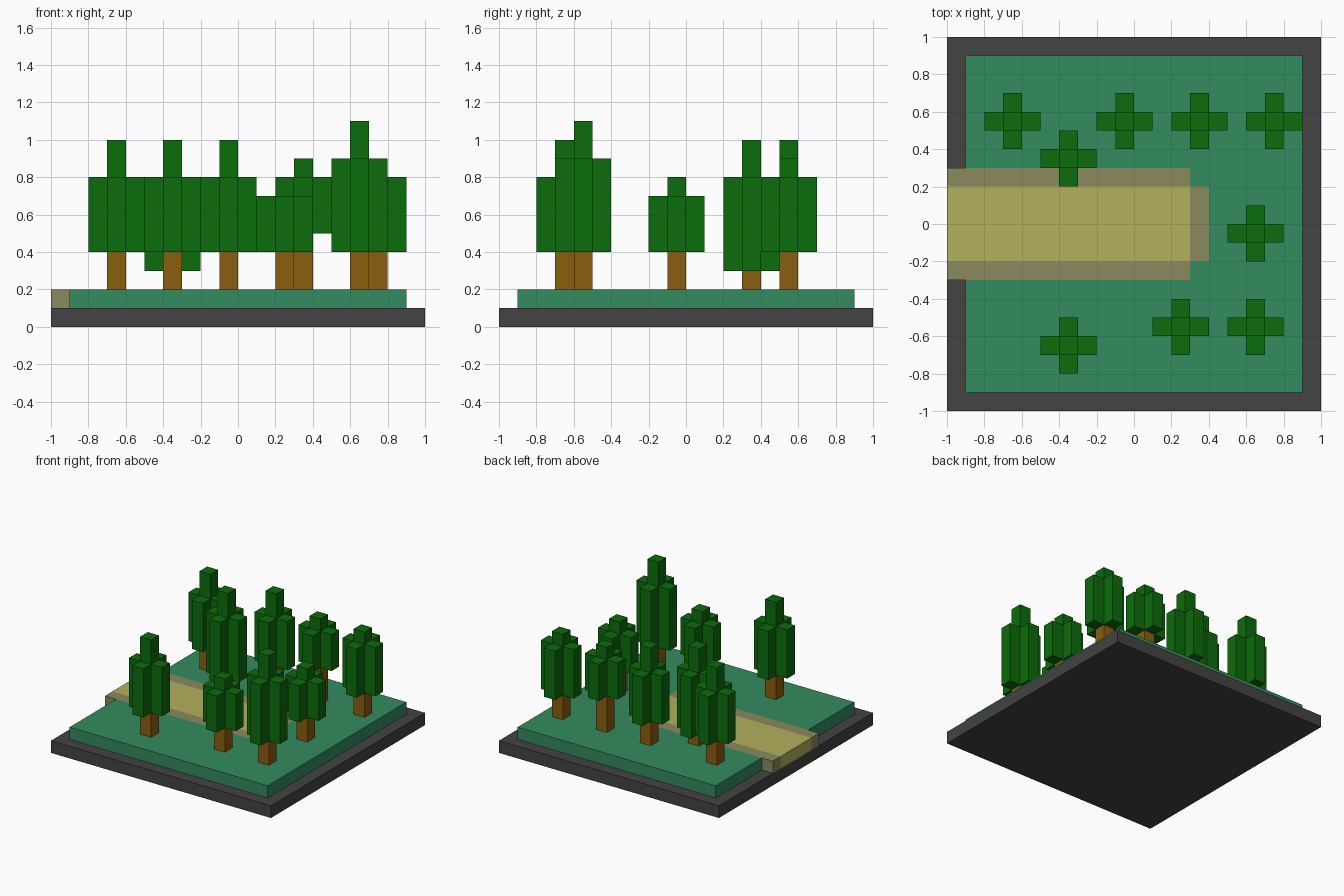
import bpy
import bmesh

cube = bpy.data.objects.get("Cube")
if cube:
    bpy.data.objects.remove(cube, do_unlink=True)


def linear(c):
    c /= 255
    return c / 12.92 if c <= 0.04045 else ((c + 0.055) / 1.055) ** 2.4


def material(name, *rgb):
    colour = [linear(c) for c in rgb] + [1.0]
    mat = bpy.data.materials.new(name)
    mat.use_nodes = True
    mat.diffuse_color = colour
    mat.node_tree.nodes["Principled BSDF"].inputs["Base Color"].default_value = colour
    return mat


STONE = material("dark_stone", 68, 67, 68)
GRASS = material("grass_green", 52, 139, 95)
SAND = material("path_sand", 178, 177, 93)
KERB = material("path_kerb", 138, 138, 95)
LEAF = material("leaf_green", 12, 108, 12)
BARK = material("bark_brown", 139, 94, 14)


def rect(x0, x1, y0, y1):
    return [(x0, y0), (x1, y0), (x1, y1), (x0, y1)]


def prisms(name, mat, *parts):
    """One object from (outline, z_bottom, z_top) prisms."""
    bm = bmesh.new()
    for outline, z0, z1 in parts:
        face = bm.faces.new([bm.verts.new((x, y, z0)) for x, y in outline])
        top = bmesh.ops.extrude_face_region(bm, geom=[face], use_keep_orig=True)
        bmesh.ops.translate(bm, vec=(0, 0, z1 - z0),
                            verts=[v for v in top["geom"] if isinstance(v, bmesh.types.BMVert)])
    bmesh.ops.recalc_face_normals(bm, faces=bm.faces)
    mesh = bpy.data.meshes.new(name)
    bm.to_mesh(mesh)
    bm.free()
    mesh.materials.append(mat)
    obj = bpy.data.objects.new(name, mesh)
    bpy.context.collection.objects.link(obj)
    return obj


# Base slab, lawn with a notch for the path, and the path itself
prisms("base_slab", STONE, (rect(-1, 1, -1, 1), 0, 0.1))
prisms("lawn", GRASS, ([(-0.9, -0.9), (0.9, -0.9), (0.9, 0.9), (-0.9, 0.9), (-0.9, 0.3),
                        (0.3, 0.3), (0.3, 0.2), (0.4, 0.2), (0.4, -0.2), (0.3, -0.2),
                        (0.3, -0.3), (-0.9, -0.3)], 0.1, 0.2))
prisms("path", SAND, (rect(-1, 0.3, -0.2, 0.2), 0.1, 0.2))
prisms("path_kerb", KERB,
       (rect(-1, 0.3, 0.2, 0.3), 0.1, 0.2),
       (rect(-1, 0.3, -0.3, -0.2), 0.1, 0.2),
       (rect(0.3, 0.4, -0.2, 0.2), 0.1, 0.2))


def tree(index, x, y, low, arms, top):
    """Square trunk, cross-shaped crown from low to arms, narrow tip to top."""
    a, b = 0.05, 0.15
    cross = [(-a, -b), (a, -b), (a, -a), (b, -a), (b, a), (a, a),
             (a, b), (-a, b), (-a, a), (-b, a), (-b, -a), (-a, -a)]
    square = rect(-a, a, -a, a)
    trunk = prisms(f"trunk_{index}", BARK, (square, 0.2, low))
    crown = prisms(f"crown_{index}", LEAF, (cross, low, arms), (square, arms, top))
    for obj in (trunk, crown):
        obj.location = (x, y, 0)


# Trees: x, y, crown bottom, crown shoulder, tip
TREES = [
    (-0.65, 0.55, 0.4, 0.8, 1.0),
    (-0.35, 0.35, 0.3, 0.8, 1.0),
    (-0.05, 0.55, 0.4, 0.8, 1.0),
    (0.35, 0.55, 0.5, 0.8, 0.9),
    (0.75, 0.55, 0.4, 0.8, 0.9),
    (0.65, -0.05, 0.4, 0.7, 0.8),
    (-0.35, -0.65, 0.4, 0.8, 1.0),
    (0.25, -0.55, 0.4, 0.7, 0.8),
    (0.65, -0.55, 0.4, 0.9, 1.1),
]
for i, spec in enumerate(TREES, 1):
    tree(i, *spec)
